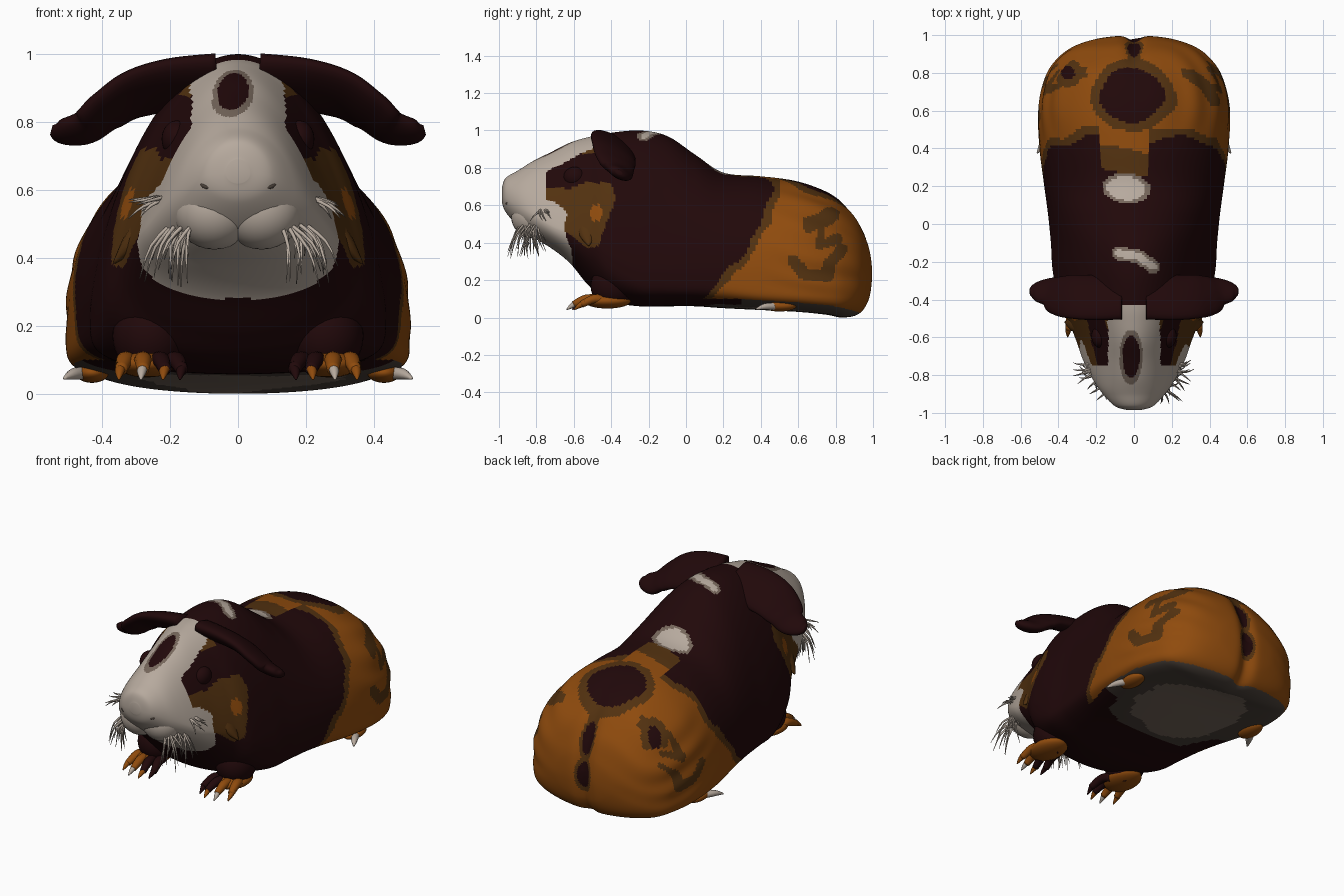
import bpy, bmesh, math, random
from mathutils import Vector

if "Cube" in bpy.data.objects:
    bpy.data.objects.remove(bpy.data.objects["Cube"])
random.seed(4)

COLORS = [("dark brown fur", (0.015, 0.0025, 0.003)), ("orange fur", (0.275, 0.07, 0.004)),
          ("mid brown fur", (0.085, 0.031, 0.005)), ("cream fur", (0.47, 0.40, 0.34)),
          ("taupe fur", (0.18, 0.135, 0.105)), ("dark taupe fur", (0.07, 0.053, 0.042))]
MATS = []
for n, c in COLORS:
    m = bpy.data.materials.new(n)
    m.diffuse_color = (*c, 1)
    m.use_nodes = True
    m.node_tree.nodes["Principled BSDF"].inputs["Base Color"].default_value = m.diffuse_color
    MATS.append(m)
DARK, ORANGE, BROWN, CREAM, TAUPE, DTAUPE = range(6)


def loft(name, rings, rule):
    """Skin closed rings; rule is a colour index or a function of the face."""
    bm = bmesh.new()
    vs = [[bm.verts.new(p) for p in r] for r in rings]
    n = len(vs[0])
    for a, b in zip(vs, vs[1:]):
        for i in range(n):
            bm.faces.new((a[i], a[(i + 1) % n], b[(i + 1) % n], b[i]))
    bm.faces.new(vs[0])
    bm.faces.new(vs[-1])
    bmesh.ops.recalc_face_normals(bm, faces=bm.faces)
    bm.normal_update()
    used = {}
    for f in bm.faces:
        f.smooth = True
        k = rule(f.calc_center_median(), f.normal) if callable(rule) else rule
        f.material_index = used.setdefault(k, len(used))
    me = bpy.data.meshes.new(name)
    bm.to_mesh(me)
    bm.free()
    for k in used:
        me.materials.append(MATS[k])
    ob = bpy.data.objects.new(name, me)
    bpy.context.collection.objects.link(ob)
    return ob


def spline(rows, steps):
    """Catmull-Rom through rows of numbers."""
    out = []
    for i in range(len(rows) - 1):
        p0, p1, p2, p3 = rows[max(i - 1, 0)], rows[i], rows[i + 1], rows[min(i + 2, len(rows) - 1)]
        for j in range(steps):
            t = j / steps
            out.append([0.5 * (2 * b + (c - a) * t + (2 * a - 5 * b + 4 * c - d) * t * t
                               + (3 * b - a - 3 * c + d) * t ** 3)
                        for a, b, c, d in zip(p0, p1, p2, p3)])
    return out + [list(rows[-1])]


def tube(name, rows, color, sides=12, steps=4, side=(0, 1, 0)):
    """Tapered tube; rows are x, y, z, radius along side, radius across."""
    pts = spline(rows, steps)
    rings = []
    for i, p in enumerate(pts):
        t = (Vector(pts[min(i + 1, len(pts) - 1)][:3]) - Vector(pts[max(i - 1, 0)][:3])).normalized()
        u = Vector(side)
        u = (u - t * u.dot(t)).normalized()
        v = t.cross(u)
        rings.append([Vector(p[:3]) + u * p[3] * math.cos(a) + v * p[4] * math.sin(a)
                      for a in (2 * math.pi * k / sides for k in range(sides))])
    return loft(name, rings, color)


def blob(name, loc, size, color):
    """Ellipsoid."""
    rings = [[Vector((loc[0] + size[0] * math.sin(b) * math.cos(a), loc[1] + size[1] * math.sin(b) * math.sin(a),
                      loc[2] + size[2] * math.cos(b))) for a in (k * math.pi / 14 for k in range(28))]
             for b in (0.03 + j * (math.pi - 0.06) / 16 for j in range(17))]
    return loft(name, rings, color)


def lerp(table, v):
    if v <= table[0][0]:
        return table[0][1]
    for (a, fa), (b, fb) in zip(table, table[1:]):
        if v <= b:
            return fa + (fb - fa) * (v - a) / (b - a)
    return table[-1][1]


def line_dist(p, pts):
    """2D distance from p to a polyline."""
    best = 9
    for a, b in zip(pts, pts[1:]):
        a, b = Vector(a), Vector(b)
        t = max(0, min(1, (p - a).dot(b - a) / (b - a).length_squared))
        best = min(best, (p - a.lerp(b, t)).length)
    return best


def inside(y, z, poly):
    hit = False
    for (a, b), (c, d) in zip(poly, poly[1:] + poly[:1]):
        if (b > z) != (d > z) and y < a + (c - a) * (z - b) / (d - b):
            hit = not hit
    return hit


# Coat pattern
FACE = [(.27, 0), (.29, .14), (.32, .23), (.37, .28), (.45, .295), (.55, .275), (.63, .22), (.70, .165),
        (.78, .14), (.9, .14), (.95, .11), (.97, .085), (.985, .04), (.99, 0)]
REAR = [(.05, .05), (.1, .09), (.2, .2), (.38, .33), (.55, .41), (.68, .46), (.76, .46)]
CHEEK = [(-.78, .70), (-.62, .69), (-.52, .73), (-.40, .71), (-.37, .64), (-.42, .52), (-.47, .38),
         (-.53, .37), (-.60, .43), (-.78, .55)]
SQUIGGLES = [[(.80, .57), (.73, .51), (.71, .38), (.80, .42)],
             [(.57, .31), (.64, .23), (.75, .22), (.76, .29), (.83, .36)]]


def coat(c, nrm):
    x, y, z = c
    ax = abs(x)
    wob = .015 * math.sin(13 * x + 9 * z) + .01 * math.sin(31 * y + 17 * x) + .008 * math.sin(37 * z + 5)
    top = nrm.z > 0.25
    # face blaze with its dark spot
    if y < -.75 or (y < -.43 and z > .28 and ax < lerp(FACE, z) + wob * .3 and (z > .7 or y < -.55)):
        r = math.hypot((x + .015) / .048, (y + .70) / .115) + wob * 3
        if z > .75 and r < 1.3:
            return DARK if r < 1 else TAUPE
        return CREAM
    if y < -.45 and math.hypot(ax - .15, z - .905) < .03:
        return BROWN
    if y < -.35 and inside(y, z, CHEEK):
        return ORANGE if math.hypot(y + .48, (z - .56) * .8) < .035 else BROWN
    # belly
    if nrm.z < -.8 and z < .1 and y > -.1:
        r = math.hypot(x / .3, (y - .47) / .33) + wob * 4
        return TAUPE if r < 1 else (DTAUPE if r < 1.35 and y > .1 else DARK if y < .3 else DTAUPE)
    # pale marks along the back
    if top and z > .6:
        r = math.hypot((x + .035) / .105, (y - .19) / .065) + wob * 4
        if r < 1.25:
            return CREAM if r < 1 else TAUPE
        d = line_dist(Vector((x, y)), [(-.08, -.155), (.02, -.17), (.10, -.225)])
        if d < .036:
            return CREAM if d < .02 else TAUPE
    # orange hindquarters with dark patches
    d = y - lerp(REAR, z) + wob
    if z > .6 and abs(x + .05) < .13:
        d = max(d, (y - .28 + wob) * .42)
    if d < 0:
        return DARK
    if d < .05:
        return BROWN
    if top and z > .45:
        r = math.hypot(x / .165, (y - .68) / .145) + wob * 4
        if r < 1.36:
            return DARK if r < 1 else BROWN
        r = math.hypot(x + .35, y - .80)
        if r < .075:
            return DARK if r < .037 else BROWN
        if line_dist(Vector((x, y)), [(.30, .79), (.37, .74), (.43, .65)]) < .03:
            return BROWN
    if y > .8:
        r = min(math.hypot(x / .035, (z - .45) / .085), math.hypot(x / .04, (z - .25) / .075))
        if r < 1.4:
            return DARK if r < 1 else BROWN
        if ax < .03 and z > .4:
            return BROWN
    if ax > .25 and min(line_dist(Vector((y, z)), s) for s in SQUIGGLES) < .025 + wob * .5:
        return BROWN
    return ORANGE


# Body and head: y, bottom, top, half width, widest height, upper roundness, lower roundness
PROFILE = [(-.985, .62, .69, .035, .65, 2, 2), (-.965, .565, .745, .10, .64, 2, 2),
           (-.90, .49, .785, .165, .60, 1.8, 2.2), (-.82, .43, .835, .22, .55, 1.4, 2.2),
           (-.72, .37, .885, .27, .49, 1.2, 2.3), (-.62, .29, .935, .305, .45, 1.15, 2.3),
           (-.52, .17, .965, .345, .41, 1.25, 2.4), (-.42, .09, .985, .395, .33, 1.4, 3),
           (-.25, .06, 1.0, .43, .25, 1.42, 4.5), (-.10, .06, .97, .44, .24, 1.5, 5),
           (.05, .06, .87, .455, .23, 1.8, 5), (.20, .05, .775, .475, .22, 2.1, 5),
           (.40, .04, .755, .50, .20, 2.3, 6), (.60, .03, .73, .505, .20, 2.4, 7),
           (.75, .015, .675, .475, .20, 2.4, 7), (.85, .0, .60, .425, .21, 2.4, 6),
           (.93, .02, .50, .335, .23, 2.3, 4), (.98, .09, .38, .20, .23, 2, 2),
           (1.0, .20, .27, .04, .235, 2, 2)]
rings = []
for y, zb, zt, w, zm, qu, ql in spline(PROFILE, 14):
    ring = []
    for k in range(192):
        a = 2 * math.pi * (k + .5) / 192
        s = math.sin(a)
        x = math.copysign(w * math.sqrt(max(0, 1 - abs(s) ** (qu if s > 0 else ql))), math.cos(a))
        z = zm + s * ((zt - zm) if s > 0 else (zm - zb))
        # fur ripples and centre crease on the rump
        g = max(0, min(1, (y - .4) / .3)) * max(0, min(1, 1 + 2 * s))
        rip = 1 + .011 * g * math.sin(46 * z + 9 * abs(x) + 14 * y + 2 * math.sin(11 * x))
        crease = .03 * max(0, min(1, (y - .75) / .2)) * math.exp(-(x / .045) ** 2)
        ring.append(Vector((x * rip, y - crease, zm + (z - zm) * (rip if s > 0 else 1))))
    rings.append(ring)
loft("body", rings, coat)

# Nose pad
blob("nose_pad", (0, -.91, .665), (.10, .07, .07), CREAM)

for s, tag in ((-1, "left"), (1, "right")):
    # Drooping ear: flat blade, front edge high and back edge low
    tube(tag + "_ear", [(s * .06, -.39, .925, .13, .05), (s * .2, -.39, .91, .135, .045),
                        (s * .31, -.385, .88, .13, .04), (s * .39, -.375, .83, .115, .038),
                        (s * .45, -.36, .785, .085, .036), (s * .52, -.36, .772, .055, .028),
                        (s * .55, -.36, .777, .02, .012)], DARK, 24, 6, (0, .86, -.5))
    # Eye, muzzle half and nostril
    blob(tag + "_eye", (s * .18, -.595, .75), (.045, .06, .055), DARK)
    blob(tag + "_muzzle", (s * .07, -.82, .54), (.12, .115, .115), CREAM)
    blob(tag + "_nostril_wing", (s * .075, -.915, .645), (.052, .05, .05), CREAM)
    tube(tag + "_nostril", [(s * .07, -.963, .607, .003, .003), (s * .10, -.955, .612, .009, .008),
                            (s * .125, -.925, .64, .004, .004)], DTAUPE, 8)
    # Cheek tuft
    tube(tag + "_cheek_tuft", [(s * .27, -.53, .52, .06, .03), (s * .32, -.525, .44, .045, .025),
                               (s * .365, -.52, .385, .004, .004)], BROWN)
    # Foreleg and front paw
    blob(tag + "_foreleg", (s * .26, -.39, .17), (.11, .12, .12), DARK)
    blob(tag + "_front_paw", (s * .27, -.42, .088), (.09, .125, .04), ORANGE)
    toes = [(.20, .165, -.57, DARK, DARK), (.24, .215, -.60, DARK, ORANGE),
            (.28, .28, -.60, ORANGE, CREAM), (.32, .345, -.56, ORANGE, ORANGE)]
    for i, (bx, tx, ty, col, claw) in enumerate(toes):
        tube(f"{tag}_front_toe_{i + 1}", [(s * bx, -.44, .09, .026, .026), (s * (bx + tx) / 2, ty + .07, .10, .026, .024),
                                          (s * tx, ty, .07, .018, .018)], col, side=(1, 0, 0))
        tube(f"{tag}_front_claw_{i + 1}", [(s * tx, ty + .02, .082, .017, .017),
                                           (s * (tx + .004), ty - .012, .062, .013, .013),
                                           (s * (tx + .006), ty - .038, .042, .003, .003)], claw, 8, side=(1, 0, 0))
    # Rear paw, mostly hidden in fur, with its showing claw
    blob(tag + "_rear_paw", (s * .43, .50, .062), (.05, .09, .03), ORANGE)
    tube(tag + "_rear_claw", [(s * .45, .48, .06, .024, .02), (s * .485, .42, .058, .018, .017),
                              (s * .512, .375, .045, .004, .004)], CREAM, 10, side=(1, 0, 0))
    # Whiskers
    for i in range(26):
        u = random.random()
        low = i < 18
        x0, y0, z0 = (.14 + .07 * u, -.90 + .09 * u, .50) if low else (.215, -.80 + .05 * u, .575)
        dx, dy, dz = ((random.uniform(-.02, .10), random.uniform(-.08, .07), random.uniform(-.19, -.09)) if low
                      else (random.uniform(.06, .11), random.uniform(-.06, .05), random.uniform(-.06, 0)))
        tube(f"{tag}_whisker_{i + 1}", [(s * (x0 - .02), y0 + .02, z0 + .01, .007, .007),
                                        (s * (x0 + dx * .6), y0 + dy * .5, z0 + dz * .4, .005, .005),
                                        (s * (x0 + dx), y0 + dy, z0 + dz, .001, .001)], CREAM, 5, 3, (.6, .8, .1))
